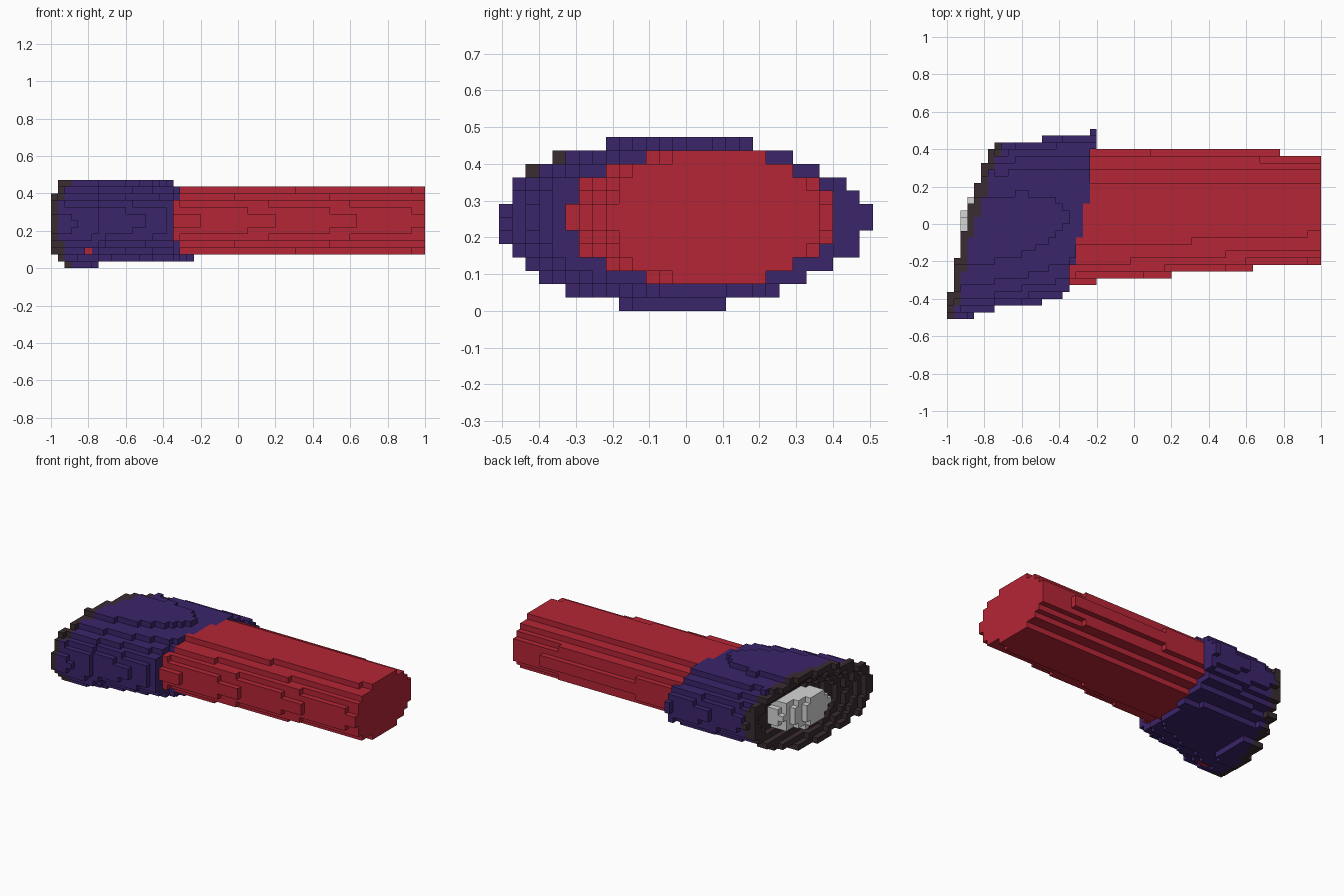
import bpy, bmesh

cube = bpy.data.objects.get("Cube")
if cube:
    bpy.data.objects.remove(cube, do_unlink=True)

# Block grid: 55 x 28 x 13 cells
NX, NY, NZ = 55, 28, 13
S = 2 / NX


def make_material(name, rgb):
    mat = bpy.data.materials.new(name)
    mat.use_nodes = True
    mat.diffuse_color = (*rgb, 1)
    mat.node_tree.nodes["Principled BSDF"].inputs["Base Color"].default_value = (*rgb, 1)
    return mat


MATERIALS = {
    "arm": make_material("red", (0.46, 0.019, 0.037)),
    "sleeve": make_material("purple", (0.044, 0.018, 0.145)),
    "sleeve_lining": make_material("dark brown", (0.042, 0.025, 0.030)),
    "bone": make_material("light grey", (0.66, 0.67, 0.66)),
}


def oval(y, z, yc, zc, half_w, half_h):
    """Squared oval radius: 1 on the outline."""
    return ((y - yc) / half_w) ** 2 + ((z - zc) / half_h) ** 2


def part_at(x, y, z):
    """Which part fills the point, or None."""
    # Distance behind the slanted, slightly curved opening
    depth = x - (-0.902 + 0.28 * y + 0.15 * y * y)

    # Bone stub with a rounded tip
    r = oval(y, z, 0.025, 0.235, 0.195, 0.108)
    if r < 1 and -0.032 + 0.04 * r < depth < 0.25:
        return "bone"

    # Slanted oval sleeve, flared and hollowed as a bowl at its open end
    yc = 0.05 + 0.15 * (x + 0.28)
    if x < -0.75:
        r = oval(y, z, yc, 0.241, 0.455, 0.234)
    else:
        r = oval(y, z, yc, 0.247, 0.437, 0.225 - 0.07 * max(0, x + 0.6))
    if r < 1 and depth > 0 and x < -0.274 + 0.2 * y - 0.15 * y * y:
        bowl = max(0.0, 0.16 * (1 - r / 0.8))
        if depth < bowl:
            return None
        return "sleeve_lining" if depth < bowl + 0.05 else "sleeve"

    # Tapering oval arm
    if x > -0.42:
        y_low = -0.2755 + 0.085 * (x - 0.2)
        y_high = 0.384 - 0.02 * (x - 0.74)
        if oval(y, z, (y_low + y_high) / 2, 0.2545, (y_high - y_low) / 2, 0.185) < 1:
            return "arm"
    return None


# Fill the grid
cells = {}
for i in range(NX):
    for j in range(NY):
        for k in range(NZ):
            part = part_at(-1 + (i + 0.5) * S, (j + 0.5 - NY / 2) * S, (k + 0.5) * S)
            if part:
                cells[i, j, k] = part

# Small red patch low on the front of the sleeve
for i in (4, 5):
    cells[i, 4, 2] = "arm"


def build_part(name):
    """Mesh of the exposed block faces of one part."""
    bm = bmesh.new()
    verts = {}

    def vert(p):
        if p not in verts:
            verts[p] = bm.verts.new((-1 + p[0] * S, (p[1] - NY / 2) * S, p[2] * S))
        return verts[p]

    for cell, part in cells.items():
        if part != name:
            continue
        for axis in range(3):
            u, v = (axis + 1) % 3, (axis + 2) % 3
            for side in (0, 1):
                near = list(cell)
                near[axis] += 2 * side - 1
                if tuple(near) in cells:
                    continue
                corners = []
                for du, dv in ((0, 0), (1, 0), (1, 1), (0, 1)):
                    p = list(cell)
                    p[axis] += side
                    p[u] += du
                    p[v] += dv
                    corners.append(vert(tuple(p)))
                bm.faces.new(corners if side else corners[::-1])
    mesh = bpy.data.meshes.new(name)
    bm.to_mesh(mesh)
    bm.free()
    mesh.materials.append(MATERIALS[name])
    bpy.context.collection.objects.link(bpy.data.objects.new(name, mesh))


for part_name in MATERIALS:
    build_part(part_name)
